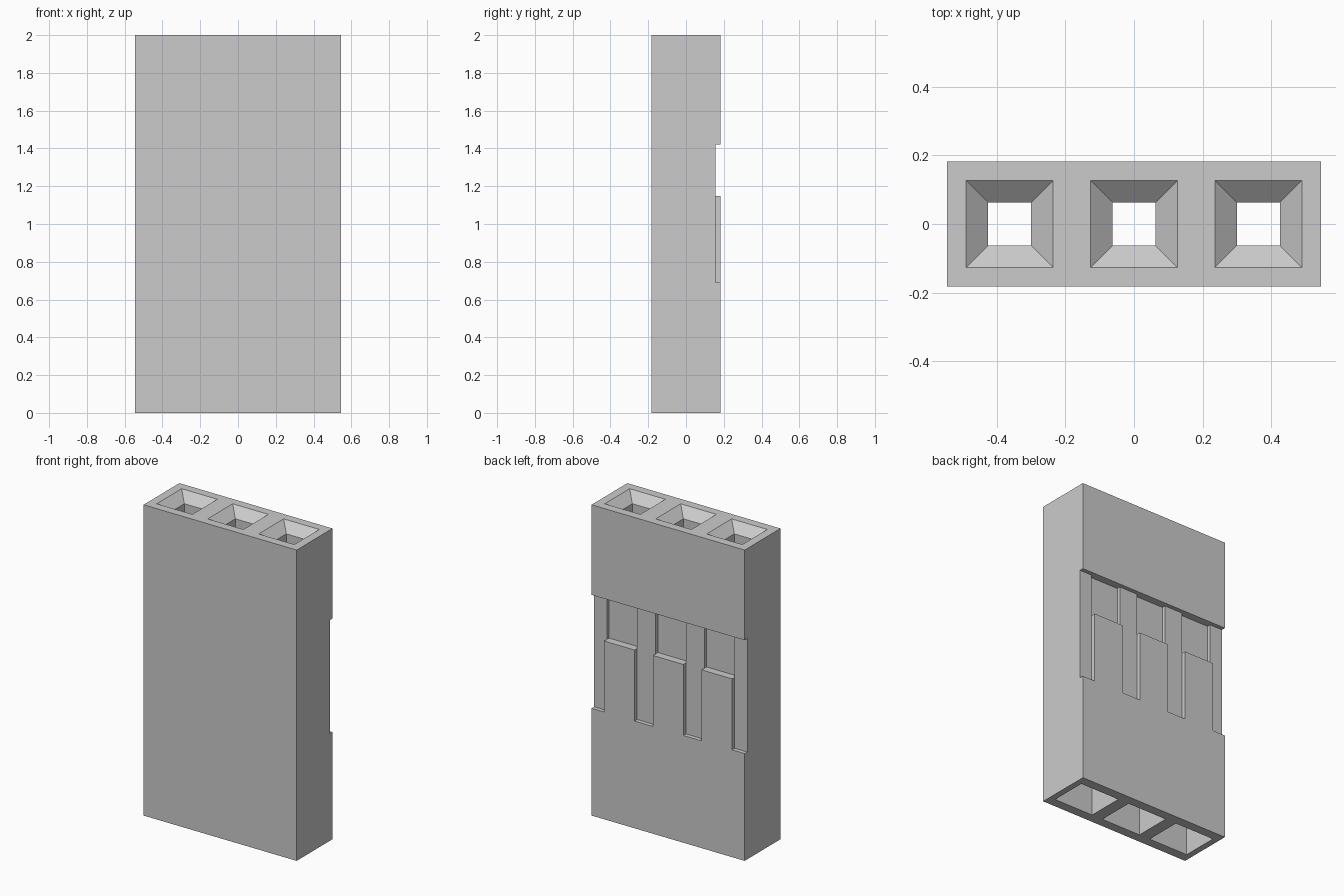
import bpy
import bmesh
from mathutils import Vector

if "Cube" in bpy.data.objects:
    bpy.data.objects.remove(bpy.data.objects["Cube"], do_unlink=True)

# Overall sizes
HALF_W, HALF_D, HEIGHT = 0.545, 0.182, 2.0
PITCH = 0.363                       # spacing of the contact channels
TAB_PITCH, TAB_HALF = 0.347, 0.108  # spacing and half width of the latch tabs
LOW, TAB_TOP, HIGH = 0.69, 1.147, 1.42
RIB_Y, WINDOW_Y = 0.155, 0.132
OVER = 0.1                          # cutter overshoot

# Grey plastic
plastic = bpy.data.materials.new("grey_plastic")
plastic.use_nodes = True
colour = (0.6, 0.6, 0.6, 1.0)
plastic.diffuse_color = colour
plastic.node_tree.nodes["Principled BSDF"].inputs["Base Color"].default_value = colour


def block(name, low, high, top_scale=1.0):
    """Box between two corners; top_scale tapers the upper face."""
    low, high = Vector(low), Vector(high)
    mid, size = (low + high) / 2, high - low
    bm = bmesh.new()
    bmesh.ops.create_cube(bm, size=1.0)
    for v in bm.verts:
        s = top_scale if v.co.z > 0 else 1.0
        v.co = mid + Vector((v.co.x * size.x * s, v.co.y * size.y * s, v.co.z * size.z))
    mesh = bpy.data.meshes.new(name)
    bm.to_mesh(mesh)
    bm.free()
    mesh.materials.append(plastic)
    obj = bpy.data.objects.new(name, mesh)
    bpy.context.collection.objects.link(obj)
    return obj


def cut(target, cutter):
    """Subtract the cutter and discard it."""
    cutter.hide_render = True
    mod = target.modifiers.new("cut", "BOOLEAN")
    mod.operation, mod.solver, mod.object = "DIFFERENCE", "EXACT", cutter
    bpy.context.view_layer.objects.active = target
    bpy.ops.object.modifier_apply(modifier=mod.name)
    bpy.data.objects.remove(cutter, do_unlink=True)


housing = block("connector_housing", (-HALF_W, -HALF_D, 0), (HALF_W, HALF_D, HEIGHT))

# Shallow band across the back, above the tabs
cut(housing, block("band", (-HALF_W - OVER, RIB_Y, TAB_TOP),
                   (HALF_W + OVER, HALF_D + OVER, HIGH)))

# Slots that leave the raised latch tabs between them
edges = [-HALF_W - OVER]
for i in (-1, 0, 1):
    edges += [i * TAB_PITCH - TAB_HALF, i * TAB_PITCH + TAB_HALF]
edges.append(HALF_W + OVER)
for left, right in zip(edges[::2], edges[1::2]):
    cut(housing, block("slot", (left, RIB_Y, LOW), (right, HALF_D + OVER, HIGH)))

for i in (-1, 0, 1):
    # Deeper window above each tab
    x = i * TAB_PITCH
    cut(housing, block("window", (x - TAB_HALF, WINDOW_Y, TAB_TOP),
                       (x + TAB_HALF, HALF_D + OVER, HIGH)))
    # Wide cavity from below, narrow pin hole, and tapered lead-in at the top
    x = i * PITCH
    cut(housing, block("cavity", (x - 0.142, -0.12, -OVER), (x + 0.142, 0.12, 1.7)))
    cut(housing, block("pin_hole", (x - 0.063, -0.063, 1.6), (x + 0.063, 0.063, HEIGHT + OVER)))
    depth, small, large = 0.055, 0.063, 0.127
    top = 2 * large - small         # taper continued one depth above the surface
    cut(housing, block("lead_in", (x - small, -small, HEIGHT - depth),
                       (x + small, small, HEIGHT + depth), top / small))
